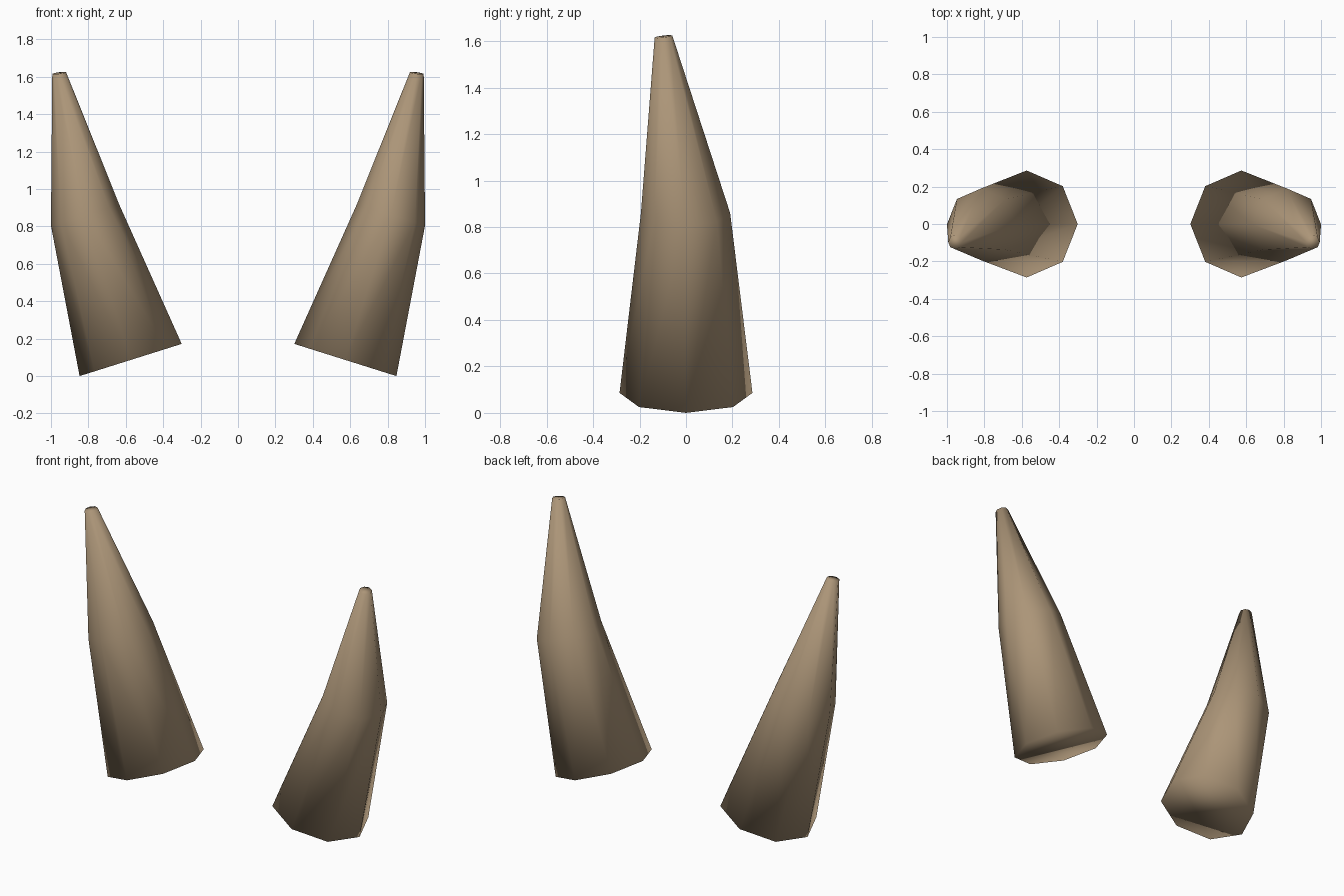
import bpy, bmesh, math

if "Cube" in bpy.data.objects:
    bpy.data.objects.remove(bpy.data.objects["Cube"])

SIDES = 8

tan = bpy.data.materials.new("horn_tan")
tan.diffuse_color = (0.41, 0.30, 0.187, 1)
tan.use_nodes = True
tan.node_tree.nodes["Principled BSDF"].inputs["Base Color"].default_value = tan.diffuse_color

# Cross-sections: centre (x, y, z), radius in x, radius in y, slope in x, slope in y
SECTIONS = [
    ((0.574, 0.0, 0.086), 0.273, 0.286, -0.315, 0.0),      # base
    ((0.817, -0.002, 0.860), 0.183, 0.192, -0.30, 0.0),    # bend
    ((0.956, -0.097, 1.620), 0.037, 0.038, -0.12, 0.12),   # blunt tip
]


def make_horn(name, side):
    """Loft the tilted rings into a closed horn; side is 1 or -1."""
    bm = bmesh.new()
    rings = []
    for (cx, cy, cz), rx, ry, sx, sy in SECTIONS:
        ring = []
        for i in range(SIDES):
            a = 2 * math.pi * i / SIDES
            dx, dy = rx * math.cos(a), ry * math.sin(a)
            ring.append(bm.verts.new((side * (cx + dx), cy + dy, cz + sx * dx + sy * dy)))
        rings.append(ring)
    for low, high in zip(rings, rings[1:]):
        for i in range(SIDES):
            j = (i + 1) % SIDES
            bm.faces.new((low[i], low[j], high[j], high[i]))
    # base and tip caps
    bm.faces.new(rings[0][::-1])
    bm.faces.new(rings[-1])
    bmesh.ops.recalc_face_normals(bm, faces=bm.faces)
    for f in bm.faces:
        f.smooth = True
    mesh = bpy.data.meshes.new(name)
    bm.to_mesh(mesh)
    bm.free()
    mesh.materials.append(tan)
    bpy.context.collection.objects.link(bpy.data.objects.new(name, mesh))


make_horn("right_horn", 1)
make_horn("left_horn", -1)
